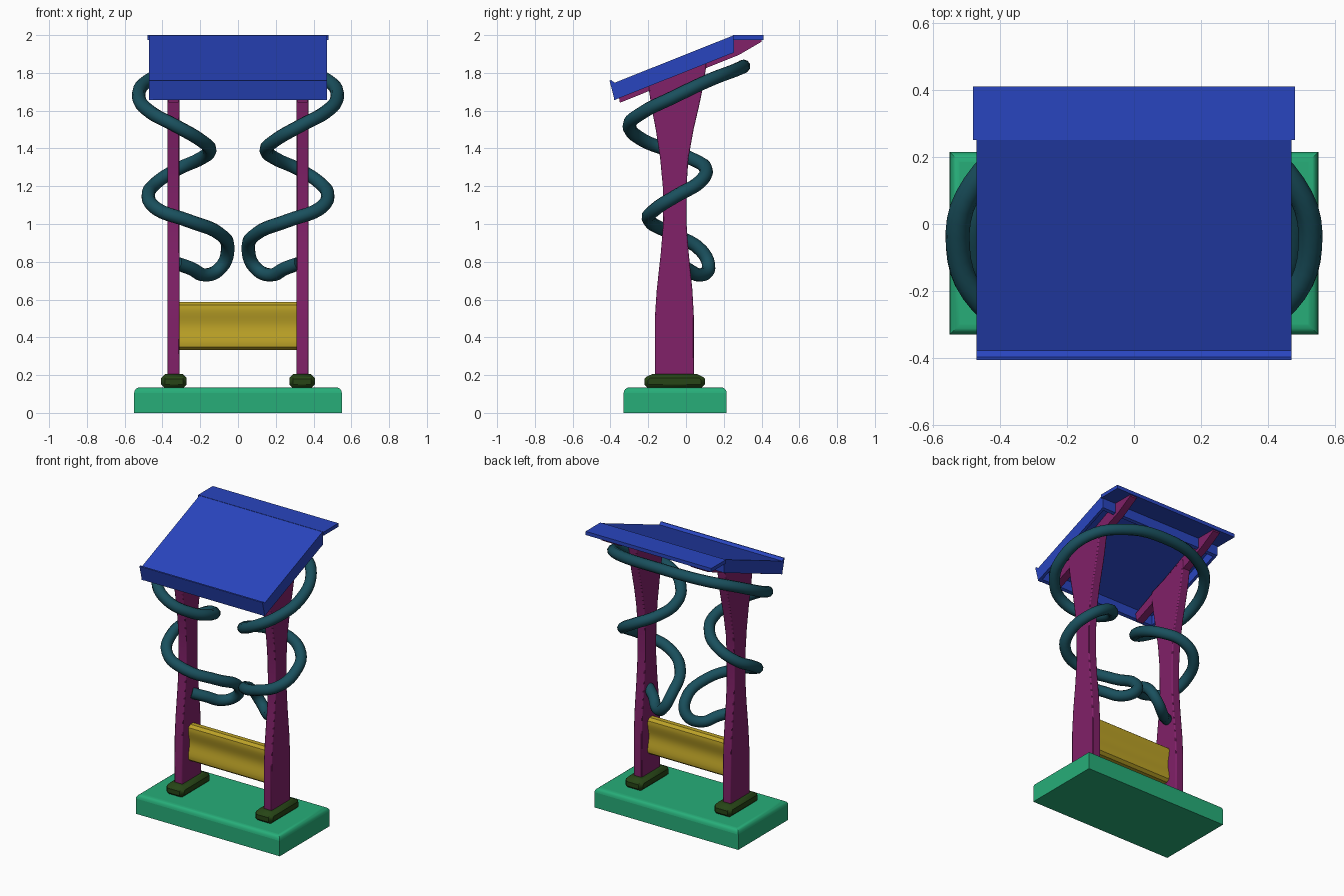
import bpy, bmesh, math
from mathutils import Vector

if "Cube" in bpy.data.objects:
    bpy.data.objects.remove(bpy.data.objects["Cube"])


def material(name, rgb):
    m = bpy.data.materials.new(name)
    m.diffuse_color = (*rgb, 1)
    m.use_nodes = True
    m.node_tree.nodes["Principled BSDF"].inputs["Base Color"].default_value = m.diffuse_color
    return m


PURPLE = material("purple", (0.22, 0.015, 0.14))
BLUE = material("blue", (0.022, 0.06, 0.52))
GREEN = material("green", (0.02, 0.42, 0.19))
DARK = material("dark_green", (0.02, 0.06, 0.008))
YELLOW = material("yellow", (0.5, 0.36, 0.02))
TEAL = material("teal", (0.01, 0.08, 0.11))


def finish(ob, mat, bevel=0, segments=2, smooth=True):
    ob.data.materials.append(mat)
    if bevel:
        b = ob.modifiers.new("bevel", 'BEVEL')
        b.width, b.segments, b.limit_method = bevel, segments, 'ANGLE'
        b.angle_limit = math.radians(40)
    if smooth:
        bpy.ops.object.select_all(action='DESELECT')
        ob.select_set(True)
        bpy.context.view_layer.objects.active = ob
        bpy.ops.object.shade_smooth_by_angle(angle=math.radians(35))
    return ob


def extrude_x(name, profile, x0, x1, mat, bevel=0, segments=2):
    """Extrude a closed (y, z) profile from x0 to x1."""
    bm = bmesh.new()
    face = bm.faces.new([bm.verts.new((x0, y, z)) for y, z in profile])
    new = bmesh.ops.extrude_face_region(bm, geom=[face])["geom"]
    bmesh.ops.translate(bm, vec=(x1 - x0, 0, 0),
                        verts=[v for v in new if isinstance(v, bmesh.types.BMVert)])
    bmesh.ops.recalc_face_normals(bm, faces=bm.faces[:])
    me = bpy.data.meshes.new(name)
    bm.to_mesh(me)
    bm.free()
    ob = bpy.data.objects.new(name, me)
    bpy.context.collection.objects.link(ob)
    return finish(ob, mat, bevel, segments)


def rect(y0, y1, z0, z1):
    return [(y0, z0), (y1, z0), (y1, z1), (y0, z1)]


# Base slab: rounded upper edges
base = extrude_x("base", rect(-0.33, 0.215, 0, 0.135), -0.55, 0.55, GREEN)
for mod in list(base.modifiers):
    base.modifiers.remove(mod)
bm = bmesh.new()
bm.from_mesh(base.data)
top = [e for e in bm.edges if all(v.co.z > 0.1 for v in e.verts)]
bmesh.ops.bevel(bm, geom=top, offset=0.03, segments=4, profile=0.5, affect='EDGES')
bm.to_mesh(base.data)
bm.free()
finish(base, GREEN)

# Post outline: (z, front y, back y), flaring at the foot and head
LEVELS = [(0.18, -0.165, 0.042), (0.5, -0.165, 0.042), (0.65, -0.155, 0.034),
          (0.85, -0.133, 0.014), (1.0, -0.121, 0.003), (1.2, -0.123, 0.003),
          (1.35, -0.137, 0.013), (1.5, -0.160, 0.040), (1.62, -0.183, 0.068),
          (1.70, -0.195, 0.085)]
post = ([(f, z) for z, f, b in LEVELS] + [(-0.20, 1.78), (0.105, 1.89), (0.105, 1.82)]
        + [(b, z) for z, f, b in reversed(LEVELS)])
# Rafter that carries the roof panel
rafter = [(-0.36, 1.70), (-0.35, 1.642), (0.28, 1.895), (0.40, 1.965),
          (0.40, 1.98), (0.25, 1.975)]
foot = [(-0.22, 0.13), (0.10, 0.13), (0.10, 0.18), (0.08, 0.205), (-0.20, 0.205), (-0.22, 0.18)]
for side, s in (("left", -1), ("right", 1)):
    extrude_x(side + "_post", post, s * 0.31, s * 0.372, PURPLE, 0.006)
    extrude_x(side + "_rafter", rafter, s * 0.315, s * 0.367, PURPLE)
    extrude_x(side + "_foot", foot, s * 0.272, s * 0.407, DARK, 0.02, 1)

# Waisted cross panel between the posts
half = []
for i in range(17):
    t = -1 + i / 8
    w = 0.024 + 0.014 * math.sin(min(1, abs(t) / 0.75) * math.pi / 2) ** 2
    if abs(t) > 0.8:
        w *= math.sqrt(max(0.1, 1 - ((abs(t) - 0.8) / 0.22) ** 2))
    half.append((w, 0.46 + 0.126 * t))
extrude_x("cross_panel", [(-0.062 + w, z) for w, z in half]
          + [(-0.062 - w, z) for w, z in reversed(half)], -0.312, 0.312, YELLOW)

# Roof: sloping sheet, turned-down rims, front lip and flat rear panel
extrude_x("roof_sheet", [(-0.385, 1.722), (0.255, 1.975), (0.255, 2.0), (-0.385, 1.745)],
          -0.47, 0.47, BLUE)
for side, s in (("left", -1), ("right", 1)):
    extrude_x(side + "_roof_rim", [(-0.38, 1.656), (0.255, 1.908), (0.255, 1.998), (-0.38, 1.745)],
              s * 0.45, s * 0.47, BLUE)
extrude_x("roof_front_lip", [(-0.378, 1.656), (-0.36, 1.664), (-0.36, 1.745), (-0.378, 1.748),
                             (-0.396, 1.762), (-0.405, 1.760)], -0.47, 0.47, BLUE)
extrude_x("roof_back_rim", [(0.237, 1.9), (0.255, 1.908), (0.255, 1.99), (0.237, 1.98)],
          -0.47, 0.47, BLUE)
extrude_x("roof_rear_panel", rect(0.25, 0.41, 1.975, 2.0), -0.48, 0.48, BLUE)

# Vine tube: spirals up each post and joins in an arch behind the roof
SPIRAL = [(0.32, -0.05, 0.79), (0.25, 0.00, 0.765), (0.17, 0.075, 0.73), (0.09, 0.12, 0.77),
          (0.055, 0.08, 0.86), (0.10, -0.08, 0.95), (0.27, -0.195, 1.02), (0.43, -0.16, 1.08),
          (0.475, -0.05, 1.15), (0.43, 0.07, 1.22), (0.32, 0.105, 1.29), (0.20, 0.03, 1.345),
          (0.15, -0.09, 1.39), (0.20, -0.23, 1.445), (0.33, -0.30, 1.52), (0.46, -0.23, 1.59),
          (0.525, -0.07, 1.67), (0.475, 0.12, 1.76), (0.31, 0.25, 1.81)]
path = SPIRAL + [(0, 0.305, 1.835)] + [(-x, y, z) for x, y, z in reversed(SPIRAL)]
cu = bpy.data.curves.new("vine_tube", 'CURVE')
cu.dimensions = '3D'
cu.bevel_depth = 0.036
cu.bevel_resolution = 3
cu.resolution_u = 5
cu.use_fill_caps = True
sp = cu.splines.new('BEZIER')
sp.bezier_points.add(len(path) - 1)
for p, co in zip(sp.bezier_points, path):
    p.co = Vector(co)
    p.handle_left_type = p.handle_right_type = 'AUTO'
tube = bpy.data.objects.new("vine_tube", cu)
bpy.context.collection.objects.link(tube)
finish(tube, TEAL, smooth=False)
